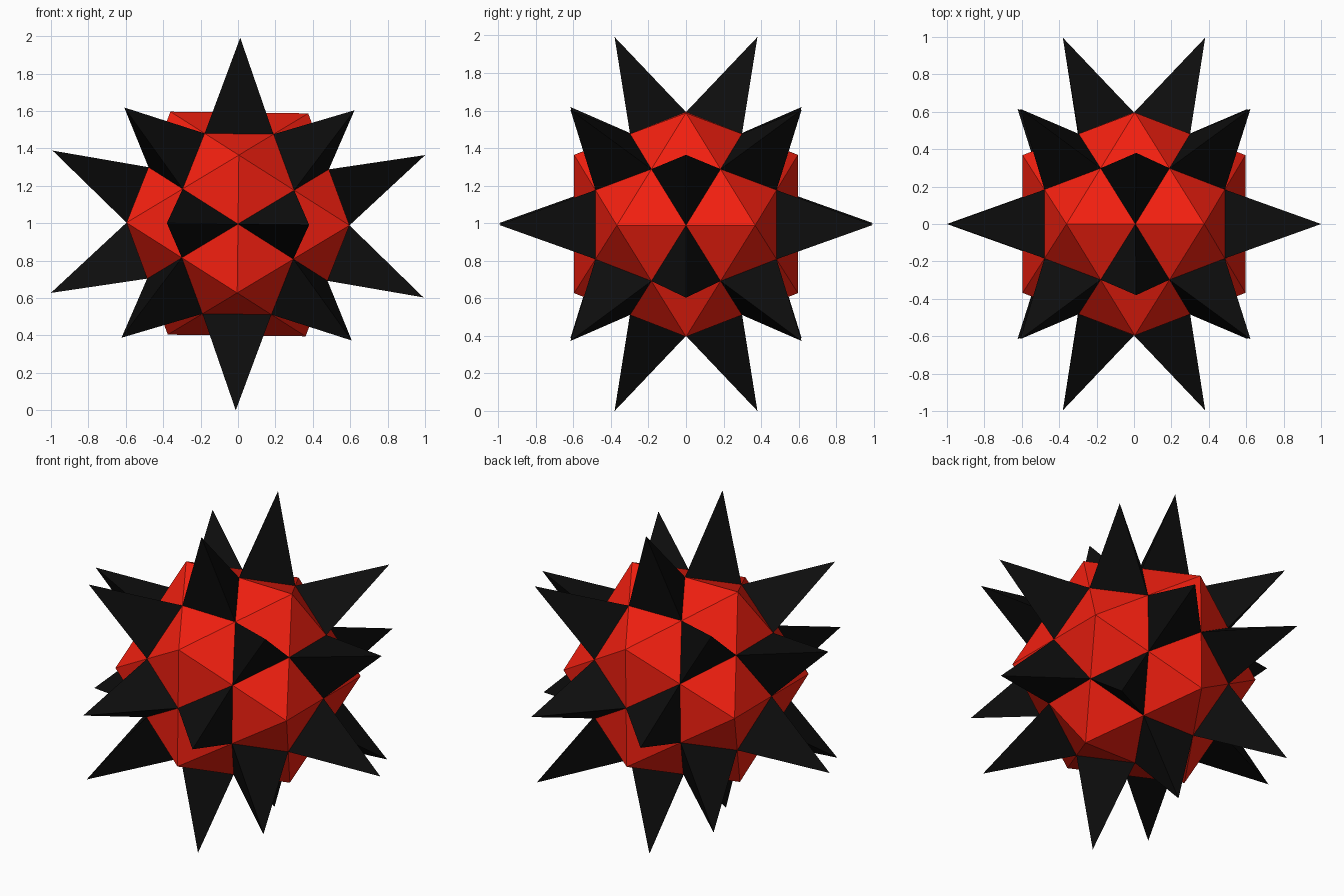
import bpy, bmesh, math
from mathutils import Vector, Matrix

if "Cube" in bpy.data.objects:
    bpy.data.objects.remove(bpy.data.objects["Cube"])

PHI = (1 + math.sqrt(5)) / 2
CORE = 0.596        # distance from centre to the core's edge midpoints
TIP = 0.996 * (PHI / math.sqrt(3)) ** -1   # distance from centre to the spike tips
TILT = Matrix.Rotation(0.012, 4, 'Y')
CENTRE = Vector((0, 0, 0.996))


def material(name, color):
    mat = bpy.data.materials.new(name)
    mat.diffuse_color = (*color, 1)
    mat.use_nodes = True
    mat.node_tree.nodes["Principled BSDF"].inputs["Base Color"].default_value = mat.diffuse_color
    return mat


def icosahedron_faces():
    """Corner triples of an icosahedron with edges centred on the axes."""
    bm = bmesh.new()
    for a in (-CORE, CORE):
        for b in (-CORE / PHI, CORE / PHI):
            for co in ((b, 0, a), (0, a, b), (a, b, 0)):
                bm.verts.new(co)
    bmesh.ops.convex_hull(bm, input=bm.verts)
    bm.normal_update()
    faces = [[v.co.copy() for v in f.verts] for f in bm.faces]
    bm.free()
    return faces


def build(name, triangles, mat):
    bm = bmesh.new()
    for tri in triangles:
        bm.faces.new([bm.verts.new(TILT @ p + CENTRE) for p in tri])
    bmesh.ops.remove_doubles(bm, verts=bm.verts, dist=1e-4)
    # every face looks away from the centre
    bm.normal_update()
    for f in bm.faces:
        if f.normal.dot(f.calc_center_median() - CENTRE) < 0:
            f.normal_flip()
    mesh = bpy.data.meshes.new(name)
    bm.to_mesh(mesh)
    bm.free()
    mesh.materials.append(mat)
    obj = bpy.data.objects.new(name, mesh)
    bpy.context.collection.objects.link(obj)


# Each face splits at its edge midpoints: red corners, black spike in the middle
core, spikes = [], []
for a, b, c in icosahedron_faces():
    ab, bc, ca = (a + b) / 2, (b + c) / 2, (c + a) / 2
    core += [(a, ab, ca), (b, bc, ab), (c, ca, bc)]
    tip = (a + b + c).normalized() * TIP
    spikes += [(ab, bc, tip), (bc, ca, tip), (ca, ab, tip)]

build("core", core, material("red", (0.9, 0.014, 0.005)))
build("spikes", spikes, material("black", (0.004, 0.004, 0.004)))
